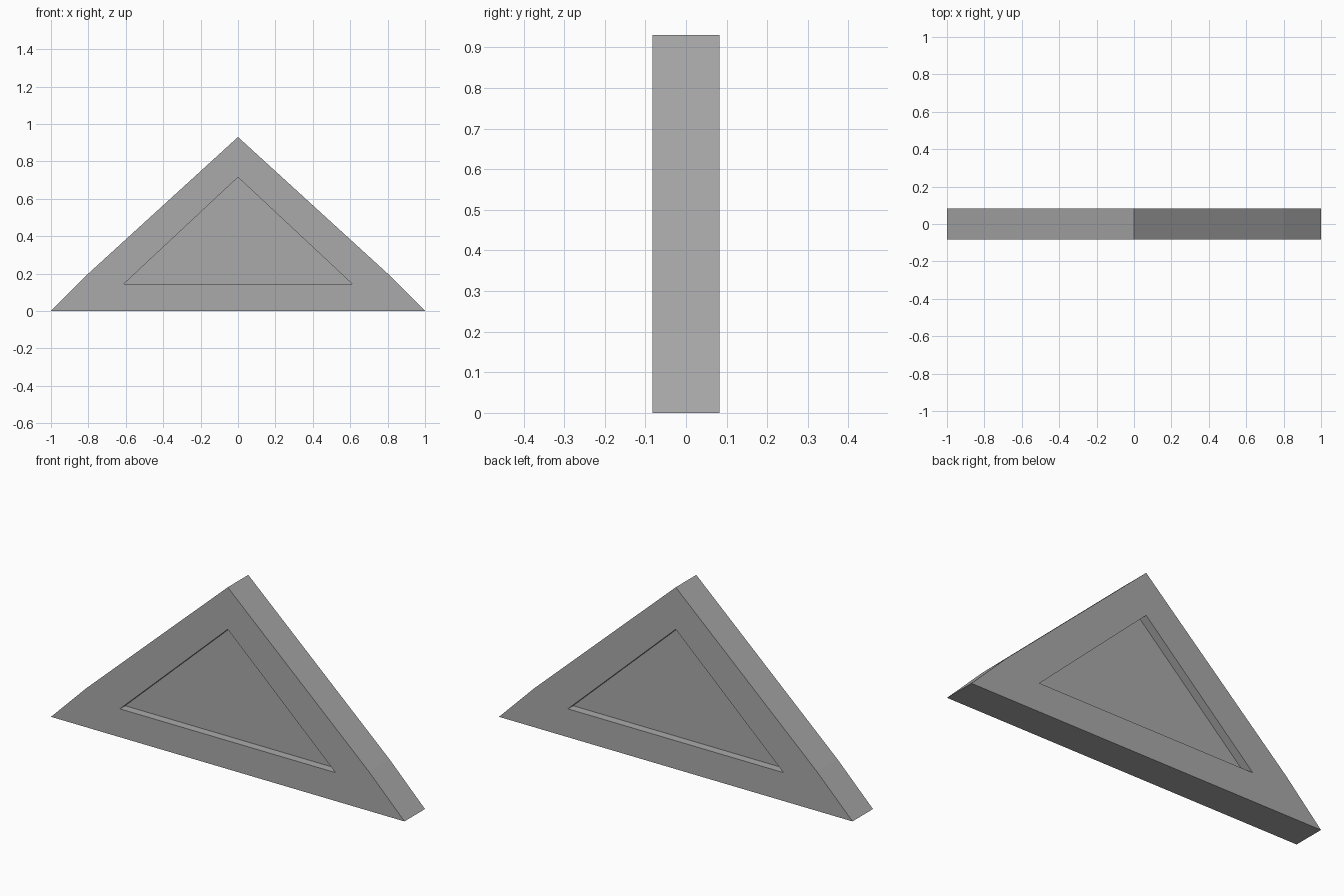
import bpy
import bmesh

cube = bpy.data.objects.get("Cube")
if cube:
    bpy.data.objects.remove(cube, do_unlink=True)

HALF_DEPTH = 0.083
RECESS = 0.042

# Outlines in x, z: left foot, right foot, shoulder, apex, shoulder
outer = [(-1, 0), (1, 0), (0.8, 0.2), (0, 0.93), (-0.8, 0.2)]
panel = [(-0.61, 0.145), (0.61, 0.145), (0, 0.715)]

grey = bpy.data.materials.new("plain grey")
grey.use_nodes = True
colour = (0.4, 0.4, 0.4, 1)
grey.diffuse_color = colour
grey.node_tree.nodes["Principled BSDF"].inputs["Base Color"].default_value = colour

bm = bmesh.new()


def loop(points, y):
    return [bm.verts.new((x, y, z)) for x, z in points]


def walls(a, b):
    n = len(a)
    for i in range(n):
        j = (i + 1) % n
        bm.faces.new((a[i], a[j], b[j], b[i]))


# Front and back: a frame around a sunken triangular panel
rims = []
for side in (-1, 1):
    rim = loop(outer, side * HALF_DEPTH)
    lip = loop(panel, side * HALF_DEPTH)
    floor = loop(panel, side * (HALF_DEPTH - RECESS))
    foot_l, foot_r, shoulder_r, apex, shoulder_l = rim
    lip_l, lip_r, lip_top = lip
    bm.faces.new((foot_l, foot_r, lip_r, lip_l))
    bm.faces.new((foot_r, shoulder_r, apex, lip_top, lip_r))
    bm.faces.new((apex, shoulder_l, foot_l, lip_l, lip_top))
    walls(lip, floor)
    bm.faces.new(floor)
    rims.append(rim)

# Sloping sides and base
walls(*rims)
bmesh.ops.recalc_face_normals(bm, faces=bm.faces[:])

mesh = bpy.data.meshes.new("gable_block")
bm.to_mesh(mesh)
bm.free()
mesh.materials.append(grey)
block = bpy.data.objects.new("gable_block", mesh)
bpy.context.collection.objects.link(block)
